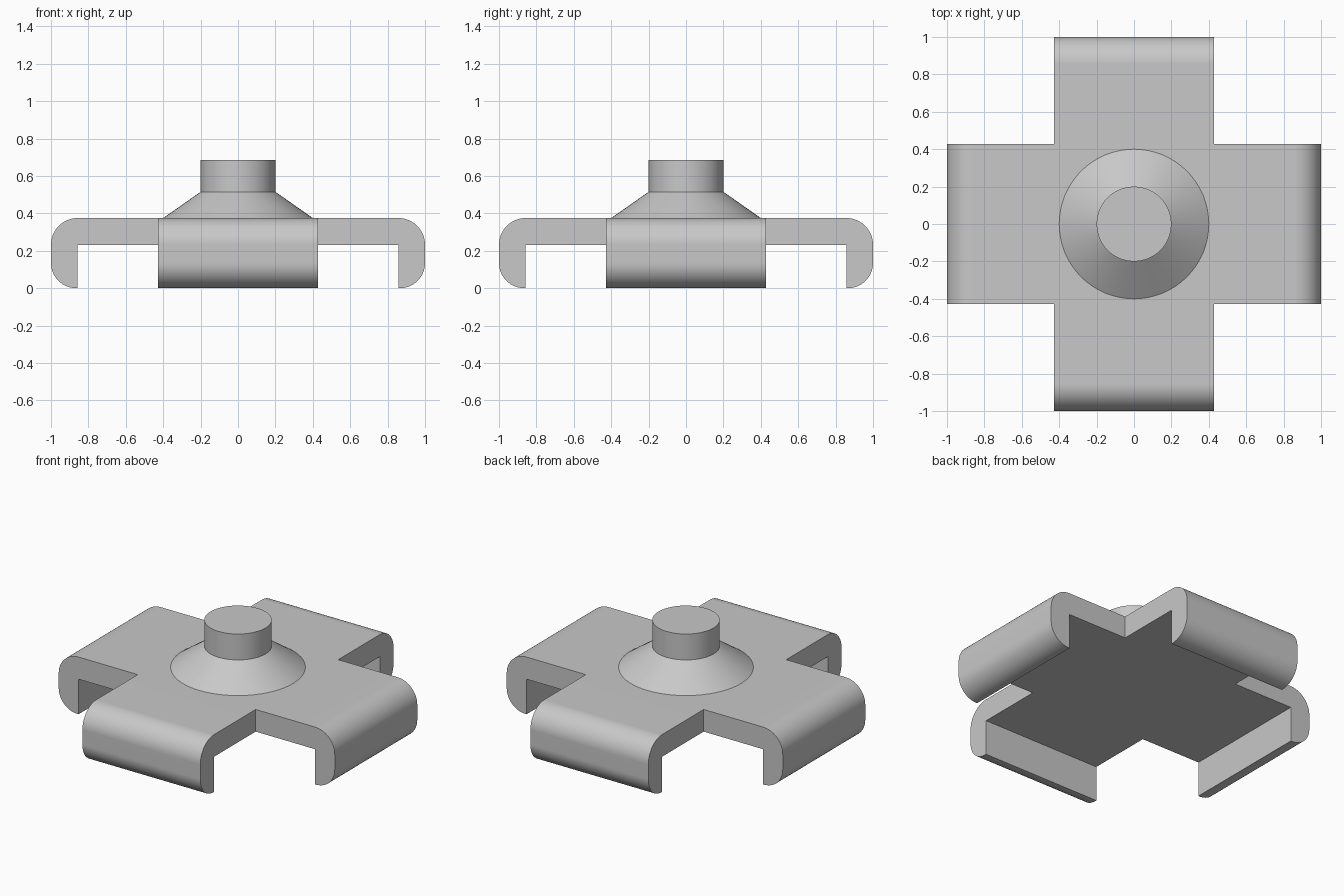
import bpy, bmesh, math
from mathutils import Matrix

cube = bpy.data.objects.get("Cube")
if cube:
    bpy.data.objects.remove(cube, do_unlink=True)

HALF, TOP, UNDER, INNER, R = 0.427, 0.375, 0.23, 0.857, 0.143
HUB = [(0.4, TOP - 0.02), (0.4, TOP), (0.2, 0.515), (0.2, 0.685)]

grey = bpy.data.materials.new("plain grey")
grey.use_nodes = True
colour = (0.58, 0.58, 0.58, 1)
grey.diffuse_color = colour
grey.node_tree.nodes["Principled BSDF"].inputs["Base Color"].default_value = colour


def finish(bm, name):
    """Turn a bmesh into a smooth object with sharp edges kept."""
    bmesh.ops.remove_doubles(bm, verts=bm.verts, dist=0.0005)
    bmesh.ops.recalc_face_normals(bm, faces=bm.faces)
    mesh = bpy.data.meshes.new(name)
    bm.to_mesh(mesh)
    bm.free()
    mesh.materials.append(grey)
    obj = bpy.data.objects.new(name, mesh)
    bpy.context.collection.objects.link(obj)
    bpy.ops.object.select_all(action='DESELECT')
    obj.select_set(True)
    bpy.context.view_layer.objects.active = obj
    bpy.ops.object.shade_smooth_by_angle(angle=math.radians(30))
    weighted = obj.modifiers.new("weighted normals", 'WEIGHTED_NORMAL')
    weighted.keep_sharp = True


def arc(cx, cz, r, start, end, steps=14):
    angles = [math.radians(start + (end - start) * i / steps) for i in range(steps + 1)]
    return [(cx + r * math.cos(a), cz + r * math.sin(a)) for a in angles]


# Cross plate: four arms with rounded, turned-down lips around a square centre
profile = [(HALF, TOP)]
profile += arc(1 - R, TOP - R, R, 90, 0)
profile += arc(1 - R + 0.008, R - 0.008, R - 0.008, 0, -90)
profile += [(INNER, 0), (INNER, UNDER), (HALF, UNDER)]

bm = bmesh.new()
for k in range(4):
    turn = Matrix.Rotation(k * math.pi / 2, 3, 'Z')
    sides = []
    for y in (-HALF, HALF):
        verts = [bm.verts.new(turn @ Matrix.Identity(3) @ v)
                 for v in (Matrix.Translation((x, y, z)).translation for x, z in profile)]
        bmesh.ops.remove_doubles(bm, verts=verts, dist=0.0005)
        verts = [v for v in verts if v.is_valid]
        sides.append(verts)
        bm.faces.new(verts)
    a, b = sides
    for i in range(len(a) - 1):
        bm.faces.new((a[i], a[i + 1], b[i + 1], b[i]))
for z in (TOP, UNDER):
    bm.faces.new([bm.verts.new((sx * HALF, sy * HALF, z))
                  for sx, sy in ((-1, -1), (1, -1), (1, 1), (-1, 1))])
finish(bm, "cross_plate")

# Hub: conical foot rising into a short round post
bm = bmesh.new()
SEG = 64
rings = [[bm.verts.new((r * math.cos(2 * math.pi * i / SEG),
                        r * math.sin(2 * math.pi * i / SEG), z)) for i in range(SEG)]
         for r, z in HUB]
for low, high in zip(rings, rings[1:]):
    for i in range(SEG):
        j = (i + 1) % SEG
        bm.faces.new((low[i], low[j], high[j], high[i]))
bm.faces.new(rings[0])
bm.faces.new(rings[-1])
finish(bm, "hub_post")
